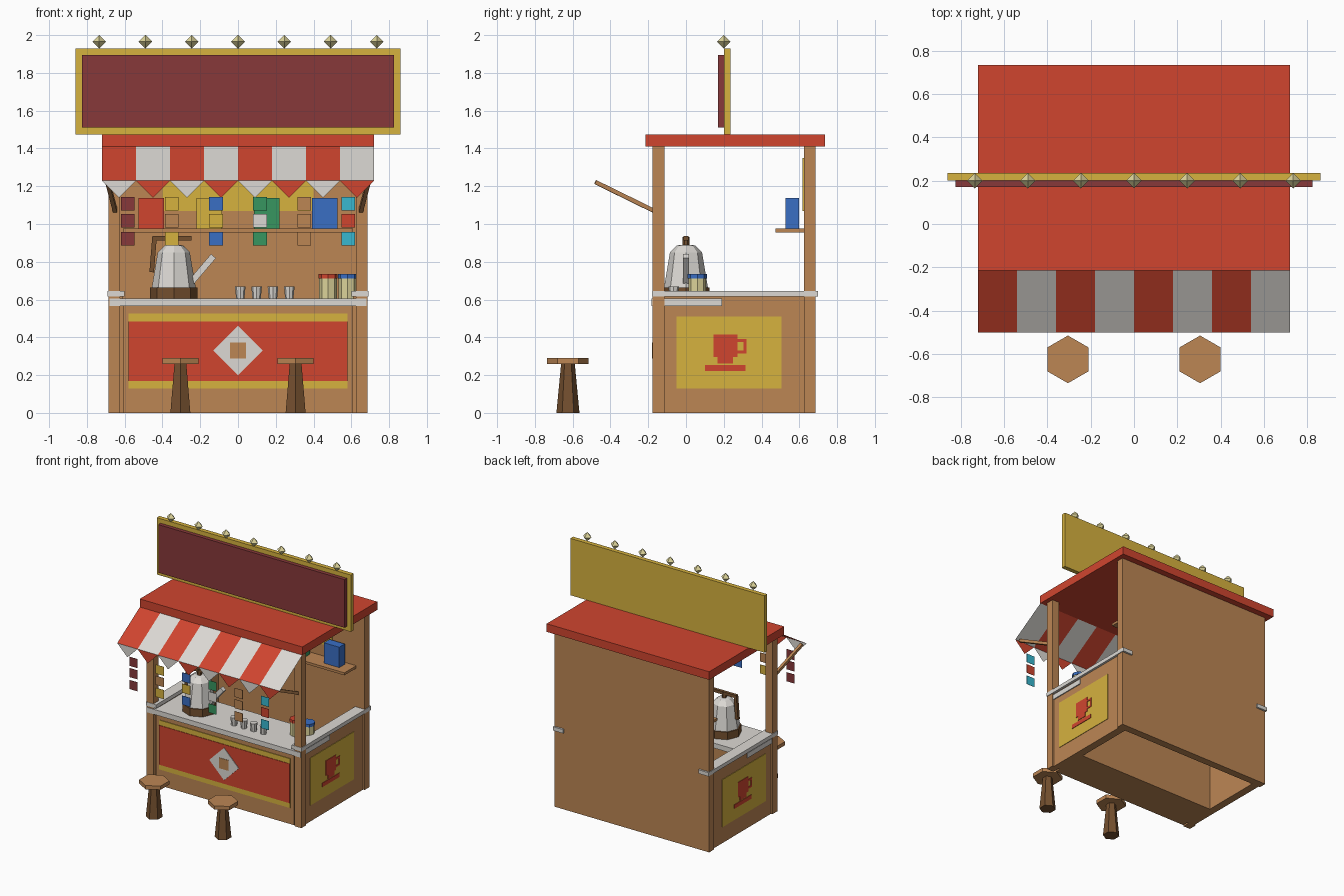
import bpy, bmesh, math
from mathutils import Vector, Matrix

if "Cube" in bpy.data.objects:
    bpy.data.objects.remove(bpy.data.objects["Cube"])


def mat(name, hexcol):
    m = bpy.data.materials.new(name)
    lin = []
    for i in (0, 2, 4):
        c = int(hexcol[i:i + 2], 16) / 255
        lin.append(c / 12.92 if c <= 0.04045 else ((c + 0.055) / 1.055) ** 2.4)
    m.diffuse_color = (*lin, 1)
    m.use_nodes = True
    m.node_tree.nodes["Principled BSDF"].inputs["Base Color"].default_value = m.diffuse_color
    return m


WOOD = mat("wood", "BC8654")
DARK = mat("dark wood", "75502F")
RED = mat("red", "D0452F")
WHITE = mat("off white", "DCD9D4")
YELLOW = mat("mustard yellow", "D6B23F")
MAROON = mat("maroon", "87383A")
BLUE = mat("blue", "3A6EC4")
GREEN = mat("green", "379660")
CYAN = mat("cyan", "38B8D0")
CREAM = mat("cream", "DDD49A")


def finish(name, bm, mats):
    me = bpy.data.meshes.new(name)
    bm.to_mesh(me)
    bm.free()
    for m in mats:
        me.materials.append(m)
    ob = bpy.data.objects.new(name, me)
    bpy.context.collection.objects.link(ob)
    return ob


def box(name, x, y, z, m):
    """Box from (min, max) ranges."""
    bm = bmesh.new()
    bmesh.ops.create_cube(bm, size=1)
    for v in bm.verts:
        v.co = [r[0] + (c + 0.5) * (r[1] - r[0]) for c, r in zip(v.co, (x, y, z))]
    return finish(name, bm, [m])


def beam(name, p, q, w, m):
    """Square bar from p to q."""
    p, q = Vector(p), Vector(q)
    bm = bmesh.new()
    rot = (q - p).to_track_quat('Z', 'Y').to_matrix().to_4x4()
    bmesh.ops.create_cube(bm, size=1, matrix=Matrix.Translation((p + q) / 2) @ rot
                          @ Matrix.Diagonal((w, w, (q - p).length, 1)))
    return finish(name, bm, [m])


def lathe(name, loc, profile, sides, m):
    """Faceted turned shape; profile is (radius, height) from bottom to top."""
    bm = bmesh.new()
    rings = [[bm.verts.new((loc[0] + r * math.sin(math.tau * i / sides),
                            loc[1] + r * math.cos(math.tau * i / sides), loc[2] + h))
              for i in range(sides)] for r, h in profile]
    for a, b in zip(rings, rings[1:]):
        for i in range(sides):
            j = (i + 1) % sides
            bm.faces.new((a[i], a[j], b[j], b[i]))
    bm.faces.new(rings[0])
    bm.faces.new(rings[-1])
    bmesh.ops.remove_doubles(bm, verts=bm.verts, dist=1e-5)
    bmesh.ops.recalc_face_normals(bm, faces=bm.faces)
    return finish(name, bm, [m])


# Cabin: back wall, roof, cabinet and worktop
box("back_wall", (-.685, .685), (.625, .685), (0, 1.41), WOOD)
box("roof", (-.72, .72), (-.215, .735), (1.41, 1.475), RED)
box("counter_cabinet", (-.61, .61), (-.165, .14), (0, .565), WOOD)
box("worktop", (-.68, .68), (-.182, .19), (.565, .605), WHITE)

# Posts, side walls, ledges, awning struts and side signs
for s, side in ((-1, "left"), (1, "right")):
    def sx(a, b):
        return tuple(sorted((s * a, s * b)))
    box(side + "_front_post", sx(.625, .685), (-.177, -.115), (0, 1.41), WOOD)
    box(side + "_wall", sx(.61, .672), (-.12, .63), (0, .615), WOOD)
    box(side + "_ledge", sx(.60, .69), (-.18, .70), (.615, .645), WHITE)
    beam(side + "_awning_strut", (s * .65, -.17, 1.07), (s * .69, -.48, 1.222), .022, WOOD)
    box(side + "_sign_panel", sx(.67, .676), (-.05, .505), (.13, .51), YELLOW)
    # mug picture, turned to read the same from both sides
    for part, a, b, z0, z1 in (("mug_body", .145, .272, .295, .415),
                               ("mug_foot", .167, .25, .262, .295),
                               ("mug_saucer", .10, .315, .222, .254),
                               ("mug_handle_top", .272, .32, .375, .39),
                               ("mug_handle_low", .272, .32, .315, .33),
                               ("mug_handle_side", .305, .32, .33, .375)):
        y = (a, b) if s > 0 else (.455 - b, .455 - a)
        box(side + "_" + part, sx(.675, .680), y, (z0, z1), RED)

# Front decoration
box("front_trim_panel", (-.58, .58), (-.170, -.164), (.13, .525), YELLOW)
box("front_red_panel", (-.58, .58), (-.174, -.169), (.17, .485), RED)
bm = bmesh.new()
bmesh.ops.create_cube(bm, size=1, matrix=Matrix.Translation((0, -.1755, .33))
                      @ Matrix.Rotation(math.pi / 4, 4, 'Y') @ Matrix.Diagonal((.184, .005, .184, 1)))
finish("front_diamond", bm, [WHITE])
box("diamond_centre", (-.042, .042), (-.181, -.177), (.288, .372), WOOD)

# Sign board and bulbs
box("sign_frame", (-.86, .86), (.20, .235), (1.475, 1.93), YELLOW)
box("sign_face", (-.825, .825), (.17, .20), (1.51, 1.895), MAROON)
for i in range(7):
    lathe(f"bulb_{i + 1}", ((i - 3) * .245, .2, 1.965),
          [(0, -.036), (.036, 0), (0, .036)], 4, CREAM)

# Striped awning with pennant edge
bm = bmesh.new()
w = 1.44 / 8
for i in range(8):
    x0 = -.72 + i * w
    f = bm.faces.new([bm.verts.new(c) for c in (
        (x0, -.50, 1.23), (x0 + w, -.50, 1.23), (x0 + w, -.212, 1.41), (x0, -.212, 1.41))])
    f.material_index = i % 2
    f = bm.faces.new([bm.verts.new(c) for c in (
        (x0, -.50, 1.23), (x0 + w / 2, -.50, 1.14), (x0 + w, -.50, 1.23))])
    f.material_index = 1 - i % 2
finish("awning", bm, [RED, WHITE])

# Hanging paper tags
tags = [(MAROON, MAROON), (YELLOW, WOOD), (BLUE, YELLOW),
        (GREEN, WHITE), (WOOD, WOOD), (CYAN, RED)]
for i, (a, b) in enumerate(tags):
    x = -.583 + i * .2332
    for k, z in enumerate((1.108, 1.018, .922)):
        box(f"tag_{i + 1}_{k + 1}", (x - .036, x + .036), (-.491, -.489),
            (z - .036, z + .036), b if k == 1 else a)

# Back shelf, boxes and menu board
box("shelf", (-.61, .61), (.475, .626), (.955, .975), WOOD)
for x, m, n in ((-.46, RED, "red"), (-.153, YELLOW, "yellow"),
                (.153, GREEN, "green"), (.46, BLUE, "blue")):
    box(n + "_box", (x - .068, x + .068), (.527, .598), (.975, 1.138), m)
box("menu_board", (-.40, .40), (.618, .626), (1.07, 1.35), YELLOW)

# Kettle
K = (-.34, 0, .605)
lathe("kettle_base", K, [(.125, 0), (.125, .06)], 8, DARK)
lathe("kettle_body", K, [(.116, .06), (.085, .245), (.05, .28), (.03, .285)], 8, WHITE)
lathe("kettle_knob", K, [(.018, .28), (.018, .325)], 6, DARK)
beam("kettle_spout", (-.245, 0, .695), (-.13, 0, .83), .034, WHITE)
beam("kettle_handle_grip", (-.457, 0, .745), (-.442, 0, .93), .024, DARK)
beam("kettle_handle_top", (-.452, 0, .925), (-.245, 0, .925), .024, DARK)

# Cups and jars
for i in range(4):
    lathe(f"cup_{i + 1}", (.012 + i * .0865, -.065, .605), [(.022, 0), (.028, .065)], 8, WHITE)
for x, m, n in ((.477, RED, "red"), (.58, BLUE, "blue")):
    lathe(n + "_jar", (x, .06, .605), [(.047, 0), (.047, .107)], 8, CREAM)
    lathe(n + "_jar_lid", (x, .06, .605), [(.051, .107), (.051, .13)], 8, m)

# Stools
for s, side in ((-1, "left"), (1, "right")):
    p = (s * .305, -.625, 0)
    lathe(side + "_stool_leg", p, [(.061, 0), (.036, .262)], 6, DARK)
    lathe(side + "_stool_seat", p, [(.11, .26), (.11, .29)], 6, WOOD)
